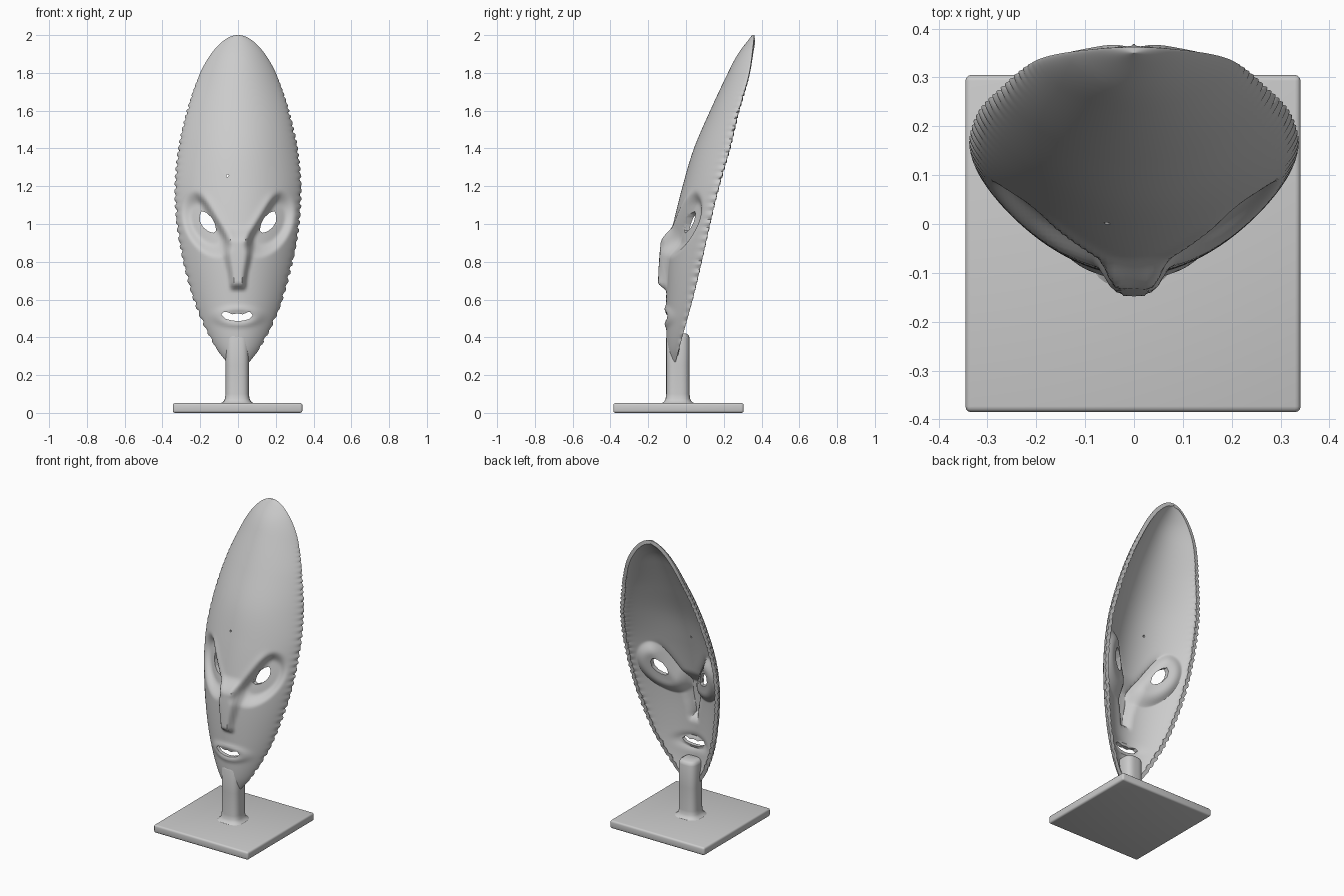
import bpy, bmesh, math, random

if "Cube" in bpy.data.objects:
    bpy.data.objects.remove(bpy.data.objects["Cube"])
random.seed(4)


def curve(points):
    """Smooth interpolation through (z, value) points."""
    n = len(points)
    def slope(i):
        a, b = points[max(i - 1, 0)], points[min(i + 1, n - 1)]
        return (b[1] - a[1]) / (b[0] - a[0])
    def f(z):
        i = 0
        while i < n - 2 and z > points[i + 1][0]:
            i += 1
        (z0, v0), (z1, v1) = points[i], points[i + 1]
        h = z1 - z0
        t = min(max((z - z0) / h, 0), 1)
        return ((2*t**3 - 3*t*t + 1) * v0 + (t**3 - 2*t*t + t) * h * slope(i)
                + (3*t*t - 2*t**3) * v1 + (t**3 - t*t) * h * slope(i + 1))
    return f


def smooth(t):
    t = min(max(t, 0), 1)
    return t * t * (3 - 2 * t)


def make(name, bm):
    me = bpy.data.meshes.new(name)
    bm.to_mesh(me)
    bm.free()
    ob = bpy.data.objects.new(name, me)
    bpy.context.collection.objects.link(ob)
    return ob


def finish(ob, angle=40):
    bpy.ops.object.select_all(action='DESELECT')
    bpy.context.view_layer.objects.active = ob
    ob.select_set(True)
    for m in list(ob.modifiers):
        bpy.ops.object.modifier_apply(modifier=m.name)
    bpy.ops.object.shade_smooth_by_angle(angle=math.radians(angle))


# Mask profiles: squared half width, centre line and rim depth by height
half = [(0.27, .06), (0.3, .085), (0.4, .15), (0.6, .238), (0.8, .292), (1.0, .327),
        (1.2, .337), (1.4, .318), (1.6, .272), (1.8, .2), (1.9, .143), (1.95, .1), (2.0, 0)]
width2 = curve([(z, w * w) for z, w in half])
front = curve([(0.27, -.085), (0.35, -.1), (0.5, -.105), (0.65, -.104), (0.8, -.098),
               (0.9, -.088), (1.0, -.068), (1.2, -.018), (1.4, .042), (1.6, .128),
               (1.8, .222), (1.9, .275), (2.0, .35)])
rim = curve([(0.27, -.055), (0.4, -.02), (0.6, .035), (0.8, .083), (1.0, .127),
             (1.2, .175), (1.4, .232), (1.6, .28), (1.8, .335), (2.0, .362)])


def relief(x, z):
    """Nose, brow, eye sockets and lips as a change in depth."""
    ax = abs(x)
    nose_w = 0.05 + 0.04 * smooth((z - 0.68) / 0.22)
    nose = smooth((1 - ax / nose_w) * 1.8)
    nose *= smooth((z - 0.64) / 0.05) * smooth((1.0 - z) / 0.1)
    s = (ax - .03) * .85 - (z - .9) * .53
    along = (ax - .16) * .53 + (z - 1.0) * .85
    across = (ax - .16) * .85 - (z - 1.0) * .53
    r = math.hypot(along / .2, across / .13)
    socket = smooth(s / .045 + .2) * smooth((1 - r) * 2.2)
    brow = math.exp(-(s / .025) ** 2) * smooth((.19 - abs(along)) / .1)
    ring = math.hypot(x / .1, (z - .51) / .04)
    lips = math.exp(-((ring - 1) / .4) ** 2)
    return -.045 * nose + .048 * socket - .008 * brow - .009 * lips


# Mask shell
ROWS, COLS = 230, 76
bm = bmesh.new()
grid = []
for i in range(ROWS + 1):
    z = 0.27 + 1.73 * math.sin(i / ROWS * math.pi / 2)
    w = math.sqrt(max(width2(z), 0))
    notch = [random.uniform(.3, 1) * .011 * (i // 2 % 2) * smooth((1.85 - z) / .3)
             * smooth((z - .3) / .1) for _ in range(2)]
    row = []
    for j in range(COLS + 1):
        u = math.sin((j / COLS - .5) * math.pi)
        f = .6 * u * u + .4 * (1 - math.sqrt(max(1 - u * u, 0)))
        x = u * (w - notch[u > 0] * abs(u) ** 30)
        y = front(z) + (rim(z) - front(z)) * f + relief(u * w, z) * (1 - u ** 8)
        row.append(bm.verts.new((x, y, z)))
    grid.append(row)
for a, b in zip(grid, grid[1:]):
    for j in range(COLS):
        bm.faces.new((a[j], a[j + 1], b[j + 1], b[j]))
bmesh.ops.remove_doubles(bm, verts=bm.verts, dist=0.0003)
mask = make("mask", bm)
sol = mask.modifiers.new("thickness", 'SOLIDIFY')
sol.thickness = 0.024
sol.offset = -1

# Eye, mouth and pinhole cutters
eye = [(.115, .965), (.122, 1.0), (.14, 1.035), (.168, 1.06), (.192, 1.068),
       (.203, 1.045), (.2, 1.01), (.182, .98), (.155, .96), (.13, .953)]
mouth = [(-.088, .52), (-.075, .535), (-.055, .533), (-.03, .522), (0, .527), (.025, .521),
         (.05, .533), (.065, .533), (.078, .517), (.06, .497), (.03, .489), (0, .486),
         (-.03, .489), (-.065, .497)]
pin = [(-.055 + .007 * math.cos(k), 1.255 + .007 * math.sin(k)) for k in range(6)]
cutters = []
for name, pts in (("right_eye_cutter", eye), ("left_eye_cutter", [(-x, z) for x, z in eye]),
                  ("mouth_cutter", mouth), ("pinhole_cutter", pin)):
    bm = bmesh.new()
    face = bm.faces.new([bm.verts.new((x, -.4, z)) for x, z in pts])
    ext = bmesh.ops.extrude_face_region(bm, geom=[face])
    bmesh.ops.translate(bm, vec=(0, .8, 0),
                        verts=[v for v in ext['geom'] if isinstance(v, bmesh.types.BMVert)])
    bmesh.ops.recalc_face_normals(bm, faces=bm.faces)
    cut = make(name, bm)
    cut.hide_render = True
    mod = mask.modifiers.new(name, 'BOOLEAN')
    mod.operation, mod.solver, mod.object = 'DIFFERENCE', 'EXACT', cut
    cutters.append(cut)
finish(mask, 45)
for cut in cutters:
    bpy.data.objects.remove(cut)

# Post: rounded square column with a flared foot and soft top
bm = bmesh.new()
rings = []
for z, r in ((.04, .1), (.052, .085), (.06, .073), (.075, .065), (.1, .062), (.25, .062),
             (.395, .062), (.412, .057), (.42, .045)):
    ring = []
    for k in range(40):
        c, s = math.cos(k * math.pi / 20), math.sin(k * math.pi / 20)
        d = r / (abs(c) ** 3 + abs(s) ** 3) ** (1 / 3)
        ring.append(bm.verts.new((-.004 + d * c, -.043 + d * s, z)))
    rings.append(ring)
for a, b in zip(rings, rings[1:]):
    for k in range(40):
        n = (k + 1) % 40
        bm.faces.new((a[k], a[n], b[n], b[k]))
bm.faces.new(rings[-1])
bm.faces.new(rings[0][::-1])
finish(make("post", bm), 50)

# Base plate with rounded edges
bm = bmesh.new()
bmesh.ops.create_cube(bm, size=1)
for v in bm.verts:
    v.co = (v.co.x * .686 - .002, v.co.y * .69 - .04, v.co.z * .052 + .026)
base = make("base_plate", bm)
bev = base.modifiers.new("round", 'BEVEL')
bev.width, bev.segments = .012, 3
finish(base, 40)
